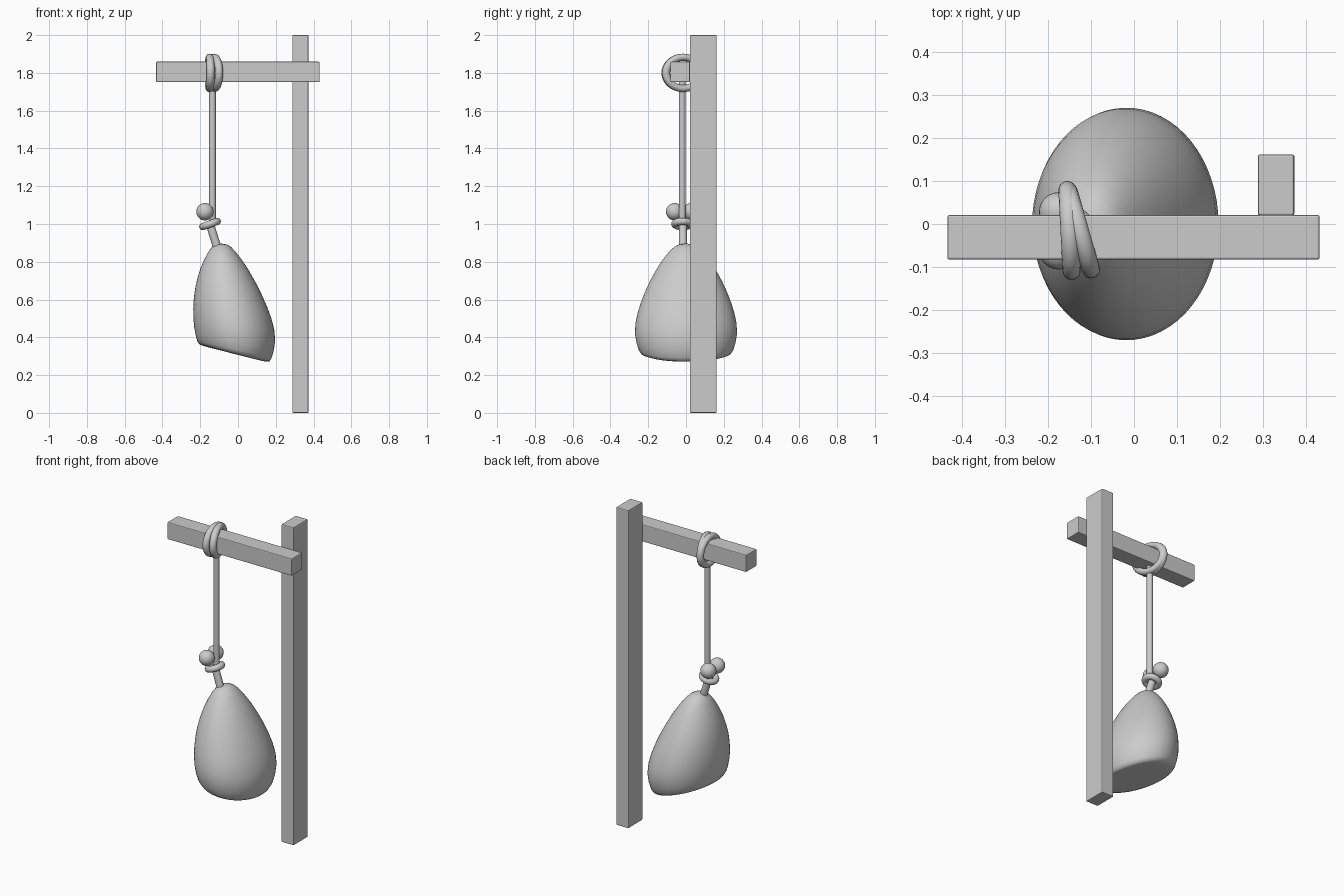
import bpy, bmesh, math
from mathutils import Vector

cube = bpy.data.objects.get("Cube")
if cube:
    bpy.data.objects.remove(cube, do_unlink=True)

grey = bpy.data.materials.new("plain grey")
grey.use_nodes = True
colour = (0.6, 0.6, 0.6, 1)
grey.diffuse_color = colour
grey.node_tree.nodes["Principled BSDF"].inputs["Base Color"].default_value = colour


def finish(name, smooth=True):
    ob = bpy.context.object
    ob.name = ob.data.name = name
    ob.data.materials.append(grey)
    if smooth:
        bpy.ops.object.shade_smooth_by_angle(angle=math.radians(40))
    return ob


def box(name, lo, hi):
    lo, hi = Vector(lo), Vector(hi)
    bpy.ops.mesh.primitive_cube_add(size=1, location=(lo + hi) / 2)
    bpy.context.object.scale = hi - lo
    bpy.ops.object.transform_apply(location=False, rotation=False, scale=True)
    ob = finish(name, smooth=False)
    bevel = ob.modifiers.new("soft edges", 'BEVEL')
    bevel.width, bevel.segments = 0.005, 2


def rod(name, a, b, radius):
    a, b = Vector(a), Vector(b)
    bpy.ops.mesh.primitive_cylinder_add(vertices=20, radius=radius,
                                        depth=(b - a).length, location=(a + b) / 2)
    bpy.context.object.rotation_euler = (b - a).to_track_quat('Z', 'Y').to_euler()
    finish(name)


def ring(name, centre, major, minor, rotation, scale=(1, 1, 1)):
    bpy.ops.mesh.primitive_torus_add(major_segments=40, minor_segments=16,
                                     major_radius=major, minor_radius=minor,
                                     location=centre, rotation=rotation)
    bpy.context.object.scale = scale
    finish(name)


# Wooden frame
box("post", (0.288, 0.02, 0), (0.373, 0.162, 2))
box("crossbeam", (-0.434, -0.083, 0.021 + 1.73), (0.432, 0.021, 1.859))

# Rope wound around the beam
for name, x, turn in (("rope_loop_left", -0.15, 3), ("rope_loop_right", -0.126, 16)):
    ring(name, (x, -0.015, 1.8), 0.092, 0.021,
         (0, math.pi / 2, math.radians(turn)), (0.9, 1.02, 1))

# Hanging rope, collar and neck
rod("rope", (-0.135, -0.02, 1.0), (-0.135, -0.02, 1.77), 0.018)
rod("bag_neck", (-0.152, -0.016, 1.01), (-0.105, -0.016, 0.86), 0.022)
ring("rope_collar", (-0.148, -0.018, 1.0), 0.041, 0.019, (0, math.radians(-20), 0))

# Knots
for name, y in (("front_knot", -0.06), ("back_knot", 0.028)):
    bpy.ops.mesh.primitive_uv_sphere_add(segments=24, ring_count=14, radius=0.046,
                                         location=(-0.175, y, 1.065))
    finish(name)

# Leaning bag lofted from tilted ovals: left x, left z, right x, right z, half depth
sections = [
    (-0.13, 0.34, 0.09, 0.285, 0.14),
    (-0.2, 0.358, 0.16, 0.266, 0.235),
    (-0.217, 0.37, 0.178, 0.275, 0.25),
    (-0.235, 0.45, 0.207, 0.385, 0.28),
    (-0.241, 0.55, 0.182, 0.5, 0.262),
    (-0.231, 0.66, 0.132, 0.62, 0.222),
    (-0.202, 0.77, 0.056, 0.765, 0.157),
    (-0.155, 0.86, -0.018, 0.865, 0.088),
    (-0.125, 0.897, -0.06, 0.899, 0.038),
]
sides = 32
bm = bmesh.new()
loops = []
for lx, lz, rx, rz, depth in sections:
    mid = Vector(((lx + rx) / 2, 0, (lz + rz) / 2))
    half = Vector(((rx - lx) / 2, 0, (rz - lz) / 2))
    loops.append([bm.verts.new(mid + half * math.cos(a) + Vector((0, depth * math.sin(a), 0)))
                  for a in (math.tau * i / sides for i in range(sides))])
for low, high in zip(loops, loops[1:]):
    for i in range(sides):
        j = (i + 1) % sides
        bm.faces.new((low[i], low[j], high[j], high[i]))
bm.faces.new(loops[0][::-1])
bm.faces.new(loops[-1])
mesh = bpy.data.meshes.new("bag")
bm.to_mesh(mesh)
bm.free()
bag = bpy.data.objects.new("bag", mesh)
bpy.context.collection.objects.link(bag)
mesh.materials.append(grey)
for face in mesh.polygons:
    face.use_smooth = True
subdivision = bag.modifiers.new("smooth", 'SUBSURF')
subdivision.levels = subdivision.render_levels = 1
